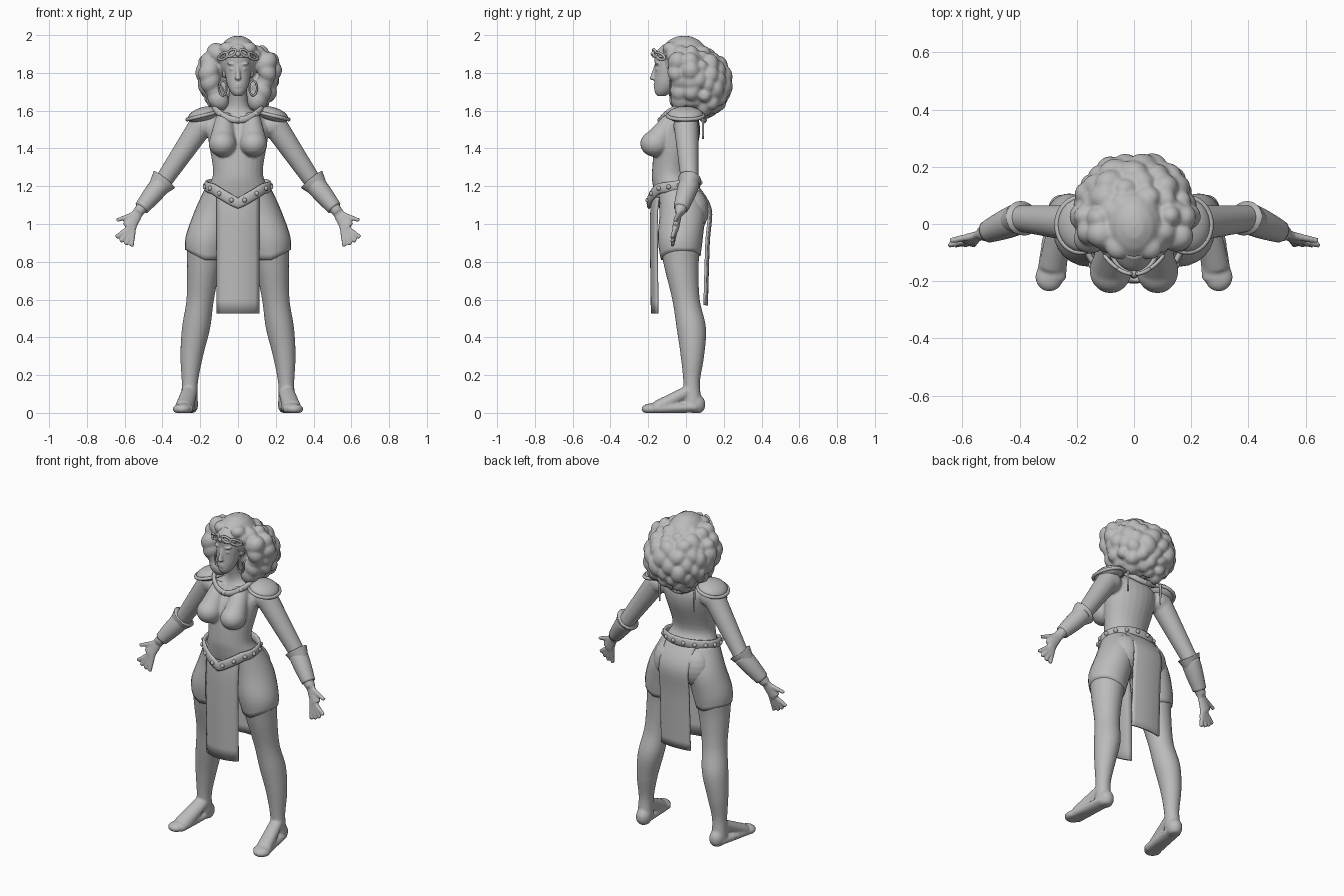
import bpy, bmesh, math, random
from math import sin, cos, pi, tau
from mathutils import Vector, Matrix

random.seed(4)
if "Cube" in bpy.data.objects:
    bpy.data.objects.remove(bpy.data.objects["Cube"])

GREY = (.5, .5, .5, 1)
grey = bpy.data.materials.new("plain grey")
grey.use_nodes = True
grey.diffuse_color = GREY
grey.node_tree.nodes["Principled BSDF"].inputs["Base Color"].default_value = GREY
SIDES = (1, -1)
DEPTH, UP = Vector((0, 1, 0)), Vector((0, 0, 1))


def finish(bm, name, voxel=None, smoothing=4):
    """Turn a bmesh into a smooth object, optionally fused into one skin."""
    bmesh.ops.recalc_face_normals(bm, faces=bm.faces)
    for face in bm.faces:
        face.smooth = True
    mesh = bpy.data.meshes.new(name)
    bm.to_mesh(mesh)
    bm.free()
    mesh.materials.append(grey)
    part = bpy.data.objects.new(name, mesh)
    bpy.context.collection.objects.link(part)
    if voxel:
        fuse = part.modifiers.new("fuse", "REMESH")
        fuse.mode, fuse.voxel_size, fuse.use_smooth_shade = "VOXEL", voxel, True
        relax = part.modifiers.new("relax", "SMOOTH")
        relax.factor, relax.iterations = .5, smoothing
    return part


def ball(bm, centre, radii, tilt=0, segments=20):
    place = Matrix.Translation(centre) @ Matrix.Rotation(tilt, 4, "Y") @ Matrix.Diagonal((*radii, 1))
    bmesh.ops.create_uvsphere(bm, u_segments=segments, v_segments=segments // 2, radius=1, matrix=place)


def spline(rows, steps=5):
    """Smooth resampling of a few rows of numbers."""
    rows = [Vector(row) for row in rows]
    rows = [rows[0], *rows, rows[-1]]
    result = []
    for before, start, end, after in zip(rows, rows[1:], rows[2:], rows[3:]):
        pull, push = (end - before) / 2, (after - start) / 2
        for k in range(steps):
            t = k / steps
            blend = t * t * (3 - 2 * t)
            result.append(start.lerp(end, blend) + pull * t * (1 - t) ** 2 - push * t * t * (1 - t))
    return result + [rows[-1]]


def ellipse(bm, centre, across, along, count=24):
    angles = (tau * k / count for k in range(count))
    return [bm.verts.new(centre + across * cos(w) + along * sin(w)) for w in angles]


def skin(bm, rings, closed=False):
    following = rings[1:] + rings[:1] if closed else rings[1:]
    for lower, upper in zip(rings, following):
        for k in range(len(lower)):
            bm.faces.new((lower[k - 1], lower[k], upper[k], upper[k - 1]))
    if not closed:
        bm.faces.new(rings[0])
        bm.faces.new(rings[-1])


def column(bm, rows, side=1, grow=0):
    """Stack of level rings: height, sideways, depth position, half width, half depth."""
    rings = [ellipse(bm, Vector((side * x, y, z)), Vector((width + grow, 0, 0)), DEPTH * (depth + grow))
             for z, x, y, width, depth in rows]
    skin(bm, rings)
    return rings


def limb(bm, side, start, end, thick, thin, bulge=0, squash=1, ref=DEPTH, stop=1, grow=0):
    """Tapering limb with a swelling nearer its start."""
    mirror = Vector((side, 1, 1))
    start, end = Vector(start) * mirror, Vector(end) * mirror
    across = ref.cross(end - start).normalized()
    along = (end - start).cross(across).normalized()
    rings, steps = [], 16
    for k in range(steps + 1):
        t = stop * k / steps
        radius = thick + (thin - thick) * t + bulge * sin(pi * t ** .7) + grow
        rings.append(ellipse(bm, start.lerp(end, t), across * radius, along * radius * squash))
    skin(bm, rings)


def hoop(bm, path, radius, squash=1, ref=UP, count=48):
    """Closed tube along a path given by angle."""
    rings = []
    for k in range(count):
        w = tau * k / count
        ahead = (Vector(path(w + .01)) - Vector(path(w - .01))).normalized()
        across = ref.cross(ahead).normalized()
        along = ahead.cross(across)
        rings.append(ellipse(bm, Vector(path(w)), across * radius, along * radius * squash, 10))
    skin(bm, rings, closed=True)


# Joints and sections shared by the body and the clothes
shoulder, elbow, wrist = (.19, 0, 1.53), (.4, .02, 1.22), Vector((.53, -.035, 1.06))
palm, knuckles = Vector((.55, -.05, 1)), (.58, -.055, .98)
forearm = dict(start=elbow, end=wrist, thick=.046, thin=.028, bulge=.005)
leg = spline([(1.2, .08, -.05, .08, .09), (1.07, .12, -.02, .1, .11), (.92, .16, -.03, .108, .11),
              (.78, .18, -.025, .09, .092), (.6, .2, 0, .073, .073), (.45, .222, .028, .075, .078),
              (.3, .245, .034, .06, .062), (.16, .255, .03, .043, .044), (.05, .258, .035, .045, .05)])

# Body: torso from crotch to neck
bm = bmesh.new()
column(bm, spline([(1, 0, -.02, .1, .07), (1.1, 0, -.03, .19, .12), (1.2, 0, -.06, .155, .115),
                   (1.28, 0, -.08, .132, .1), (1.45, 0, -.045, .158, .115), (1.54, 0, -.02, .16, .09),
                   (1.62, 0, -.02, .06, .055), (1.76, 0, -.06, .05, .05)]))
for side in SIDES:
    limb(bm, side, (.07, -.06, 1.57), (.082, -.155, 1.43), .045, .072)
    ball(bm, (side * .082, -.163, 1.425), (.074, .08, .07))
    ball(bm, (side * .09, .03, 1.07), (.1, .09, .12))
    # Legs and feet
    column(bm, leg, side)
    ball(bm, (side * .255, .053, .045), (.045, .05, .055))
    limb(bm, side, (.257, .01, .11), (.285, -.15, .025), .042, .05, squash=.8)
    limb(bm, side, (.26, .05, .03), (.29, -.19, .02), .045, .052, squash=.6, ref=UP)
    ball(bm, (side * .296, -.185, .02), (.05, .052, .03))
    # Arms, hands and fanned fingers
    ball(bm, (side * .18, 0, 1.52), (.07, .068, .065))
    limb(bm, side, shoulder, elbow, .066, .046)
    limb(bm, side, **forearm)
    limb(bm, side, wrist, knuckles, .03, .038, squash=.5)
    for finger in range(5):
        w = math.radians(20 + 16 * finger)
        base = palm if finger else wrist
        limb(bm, side, base, base + Vector((cos(w), -.2, -sin(w))) * .12, .015, .011)
for vert in bm.verts:
    vert.co.z = max(vert.co.z, 0)
finish(bm, "body", .007, smoothing=5)

# Head with nose, lips, chin, brows, eyes and ears
bm = bmesh.new()
column(bm, spline([(1.678, 0, -.13, .02, .022), (1.7, 0, -.12, .04, .046), (1.74, 0, -.105, .058, .063),
                   (1.79, 0, -.095, .067, .071), (1.84, 0, -.088, .072, .077), (1.9, 0, -.08, .07, .084),
                   (1.95, 0, -.06, .05, .06)]))
limb(bm, 1, (0, -.158, 1.84), (0, -.177, 1.775), .009, .013)
ball(bm, (0, -.176, 1.772), (.016, .016, .011))
ball(bm, (0, -.145, 1.692), (.018, .014, .014))
for z in (1.738, 1.726):
    ball(bm, (0, -.16, z), (.022, .012, .007))
for side in SIDES:
    ball(bm, (side * .032, -.15, 1.847), (.026, .016, .008), side * -.15)
    ball(bm, (side * .03, -.15, 1.82), (.015, .012, .008))
    ball(bm, (side * .073, -.06, 1.8), (.01, .02, .03))
finish(bm, "head", .0045)

# Big curly hair: smooth crown, full back and clumps of curls
bm = bmesh.new()
core, size = Vector((0, .08, 1.76)), Vector((.172, .12, .15))
ball(bm, (0, -.01, 1.87), (.112, .135, .128))
ball(bm, core, size)
curls = 75
for k in range(curls):
    height = 1 - (2 * k + 1) / curls
    spread, w = math.sqrt(1 - height ** 2), k * pi * (3 - math.sqrt(5))
    spot = core + size * Vector((spread * cos(w), spread * sin(w) - .25 * height, height))
    radius = random.uniform(.034, .054)
    if spot.y > .02 or abs(spot.x) > .12:
        ball(bm, spot, (radius, radius, radius * 1.25), random.uniform(-1, 1))
for side in SIDES:
    ball(bm, (side * .055, -.08, 1.93), (.045, .045, .035))
    ball(bm, (side * .09, -.06, 1.89), (.035, .045, .04))
    for k in range(6):
        t = k / 5
        for reach, y in ((.105, -.035), (.125, .02)):
            radius = random.uniform(.038, .055)
            spot = (side * (reach + .05 * sin(pi * t ** .7)), y + random.uniform(-.02, .01), 1.9 - .24 * t)
            ball(bm, spot, (radius, radius, radius * 1.2), random.uniform(-1, 1))
finish(bm, "hair", .008)

# Circlet with looped ornament, and hoop earrings
bm = bmesh.new()
hoop(bm, lambda w: (.08 * cos(w), -.081 + .09 * sin(w), 1.888), .008)
ball(bm, (0, -.175, 1.9), (.014, .012, .014))
for side in SIDES:
    for middle in (.035, .078):
        def bow_loop(w):
            x = middle + .024 * cos(w)
            return side * x, 6 * x * x - .175, 1.92 - .4 * x + .016 * sin(w)
        hoop(bm, bow_loop, .007, ref=DEPTH)
finish(bm, "circlet")
bm = bmesh.new()
for side in SIDES:
    hoop(bm, lambda w: (side * (.08 + .02 * cos(w)), -.085, 1.72 + .04 * sin(w)), .005, ref=DEPTH)
finish(bm, "earrings")

# Domed shoulder plates with rolled rims
bm = bmesh.new()
for side in SIDES:
    ball(bm, (side * .185, -.003, 1.578), (.085, .095, .04), side * .3)
    hoop(bm, lambda w: (side * (.186 + .083 * cos(w)), .095 * sin(w) - .003, 1.573 - .02 * cos(w)), .01)
finish(bm, "shoulder_plates")

# Collar band with studs and hanging cords
bm = bmesh.new()


def collar_path(w):
    return .13 * cos(w), -.02 + .115 * sin(w), 1.615 - .065 * sin(w) ** 2


hoop(bm, collar_path, .012, squash=1.5)
for k in range(8):
    ball(bm, collar_path(tau * k / 8), [.016] * 3)
for side in SIDES:
    limb(bm, side, (.12, .09, 1.58), (.12, .09, 1.45), .007, .005)
finish(bm, "collar")

# Forearm guards flaring at the elbow
bm = bmesh.new()
for side in SIDES:
    limb(bm, side, **forearm, stop=.85, grow=.007)
    limb(bm, side, (.39, .02, 1.235), (.43, .01, 1.185), .072, .05, squash=.85)
finish(bm, "forearm_guards")

# Short trouser legs with a hem rising towards the outside and back
bm = bmesh.new()
for side in SIDES:
    rings = column(bm, [row for row in leg if row[0] > .8], side, grow=.009)
    for k, ring in enumerate(rings):
        for vert in ring:
            outward = max(0, side * vert.co.x - .18) + max(0, vert.co.y) / 2
            vert.co.z += .7 * outward * (k / len(rings)) ** 4
finish(bm, "short_trousers")

# Studded belt dipping to a point in front
bm = bmesh.new()


def belt_path(w, out=0):
    dip = .09 * max(0, .8 - abs(cos(w))) if sin(w) < 0 else 0
    return (.168 + out) * cos(w), (.132 + out) * sin(w) - .064, 1.2 + .02 * sin(w) - dip


hoop(bm, belt_path, .012, squash=2.4)
studs = 16
for k in range(studs):
    ball(bm, belt_path(tau * (k + .5) / studs, out=.01), [.013] * 3, segments=10)
finish(bm, "belt")


# Hanging cloth panels, curved across their width
def panel(name, profile, half_width, curve):
    bm = bmesh.new()
    across = [k / 5 for k in range(-5, 6)]
    rows = [[bm.verts.new((half_width * u, y + curve * u * u, z)) for u in across]
            for y, z in spline(profile)]
    for upper, lower in zip(rows, rows[1:]):
        for k in range(len(across) - 1):
            bm.faces.new((upper[k], upper[k + 1], lower[k + 1], lower[k]))
    cloth = finish(bm, name).modifiers.new("thickness", "SOLIDIFY")
    cloth.thickness, cloth.offset = .012, 0


panel("front_cloth", [(-.175, 1.14), (-.185, 1), (-.18, .525)], .11, .03)
panel("back_cloth", [(.06, 1.2), (.13, 1.08), (.12, .9), (.11, .57)], .1, -.012)
